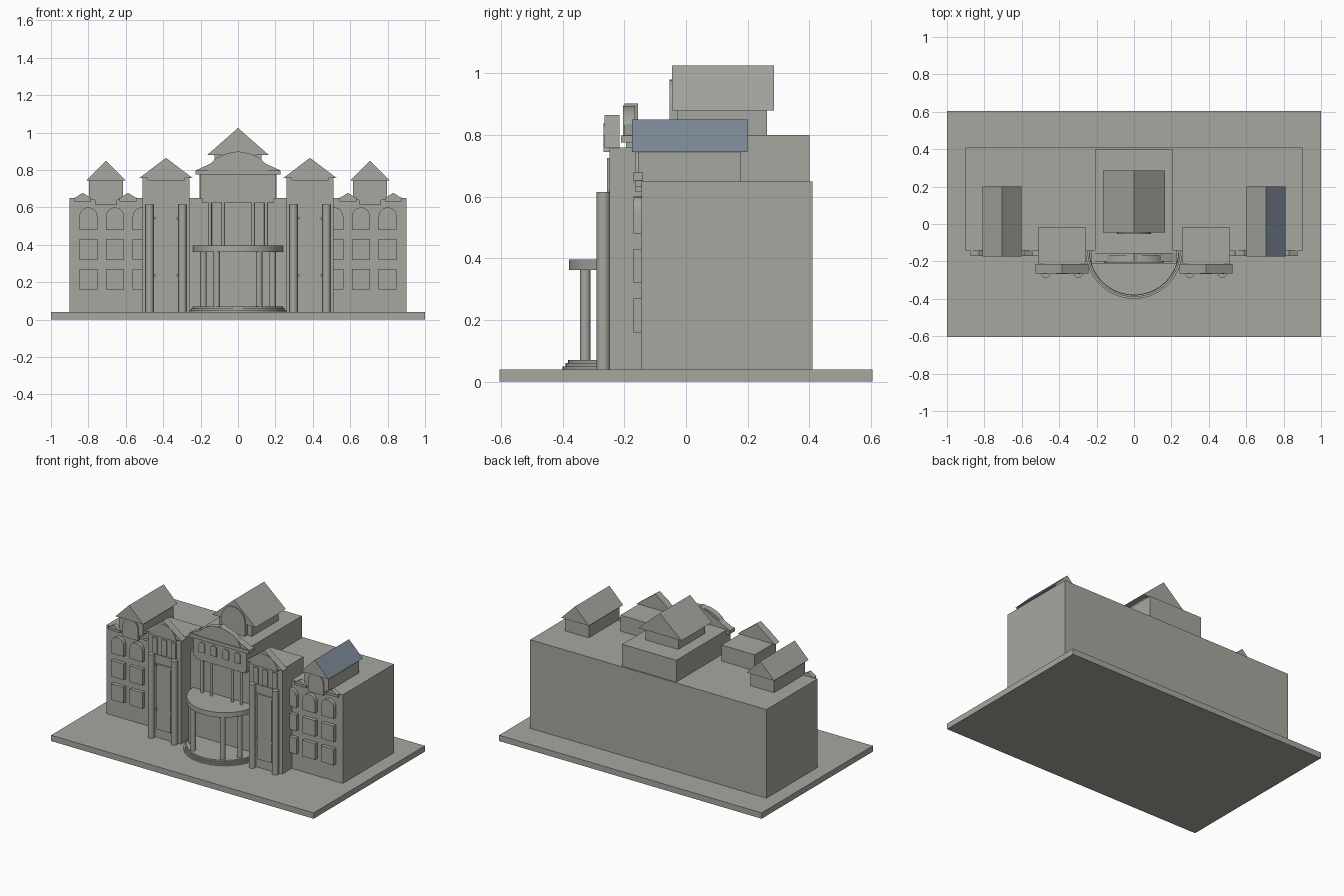
import bpy, bmesh, math

if "Cube" in bpy.data.objects:
    bpy.data.objects.remove(bpy.data.objects["Cube"])


def colour(name, rgb):
    m = bpy.data.materials.new(name)
    m.diffuse_color = (*rgb, 1)
    m.use_nodes = True
    m.node_tree.nodes["Principled BSDF"].inputs["Base Color"].default_value = m.diffuse_color
    return m


STONE = colour("stone_grey", (0.39, 0.39, 0.355))
SLATE = colour("slate_blue", (0.20, 0.25, 0.31))


def finish(name, bm):
    bmesh.ops.recalc_face_normals(bm, faces=bm.faces)
    me = bpy.data.meshes.new(name)
    bm.to_mesh(me)
    bm.free()
    me.materials.append(STONE)
    me.shade_smooth()
    me.set_sharp_from_angle(angle=math.radians(25))
    ob = bpy.data.objects.new(name, me)
    bpy.context.collection.objects.link(ob)
    return ob


def prism(name, pts, y0, y1):
    """Front-facing outline (x, z) extruded from y0 to y1."""
    bm = bmesh.new()
    face = bm.faces.new([bm.verts.new((x, y0, z)) for x, z in pts])
    ext = bmesh.ops.extrude_face_region(bm, geom=[face])["geom"]
    verts = [v for v in ext if isinstance(v, bmesh.types.BMVert)]
    bmesh.ops.translate(bm, verts=verts, vec=(0, y1 - y0, 0))
    return finish(name, bm)


def box(name, cx, half, y0, y1, z0, z1):
    return prism(name, [(cx - half, z0), (cx + half, z0), (cx + half, z1), (cx - half, z1)], y0, y1)


def gable(name, cx, half, y0, y1, z0, z1):
    return prism(name, [(cx - half, z0), (cx + half, z0), (cx, z1)], y0, y1)


def arch(name, cx, half, y0, y1, z0, spring, top):
    pts = [(cx - half, z0), (cx + half, z0)] if spring > z0 else []
    for i in range(17):
        a = math.pi * i / 16
        pts.append((cx + half * math.cos(a), spring + (top - spring) * math.sin(a)))
    return prism(name, pts, y0, y1)


def drum(name, x, y, r, z0, z1, n=24):
    bm = bmesh.new()
    bmesh.ops.create_cone(bm, cap_ends=True, segments=n, radius1=r, radius2=r, depth=z1 - z0)
    bmesh.ops.translate(bm, verts=bm.verts, vec=(x, y, (z0 + z1) / 2))
    return finish(name, bm)


# Ground slab and main block
box("ground_slab", 0, 1.0, -0.605, 0.605, 0, 0.04)
box("main_block", 0, 0.90, -0.145, 0.41, 0.04, 0.65)

for s, side in ((-1, "left"), (1, "right")):
    # Wing windows: two square rows and an arched row
    for i, x in enumerate((0.80, 0.658, 0.515)):
        for j, z in enumerate((0.16, 0.32)):
            box(f"{side}_window_{i}_{j}", s * x, 0.048, -0.17, -0.14, z, z + 0.11)
        arch(f"{side}_arched_window_{i}", s * x, 0.048, -0.17, -0.14, 0.48, 0.552, 0.60)

    # Wing cornice with small pediments
    for i, x in enumerate((0.83, 0.588)):
        box(f"{side}_cornice_{i}", s * x, 0.045, -0.165, -0.14, 0.632, 0.652)
        gable(f"{side}_small_pediment_{i}", s * x, 0.045, -0.172, -0.14, 0.65, 0.678)

    # Wing dormer turret
    box(f"{side}_turret", s * 0.706, 0.09, -0.155, 0.178, 0.64, 0.75)
    arch(f"{side}_turret_arch", s * 0.706, 0.058, -0.163, -0.14, 0.615, 0.69, 0.748)
    roof = gable(f"{side}_turret_roof", s * 0.706, 0.105, -0.175, 0.20, 0.745, 0.85)
    if s > 0:
        # Slate only on the outward slope of the right roof
        roof.data.materials.append(SLATE)
        for f in roof.data.polygons:
            if f.normal.x > 0.3:
                f.material_index = 1

    # Projecting tower
    tx = s * 0.385
    box(f"{side}_tower", tx, 0.126, -0.248, -0.017, 0.04, 0.76)
    gable(f"{side}_tower_pediment", tx, 0.142, -0.265, -0.215, 0.758, 0.865)
    arch(f"{side}_tower_tympanum", tx, 0.10, -0.268, -0.23, 0.745, 0.745, 0.838)
    for i in (-1, 0, 1):
        box(f"{side}_tower_attic_window_{i + 1}", tx + i * 0.072, 0.018, -0.256, -0.24, 0.615, 0.725)
    box(f"{side}_tower_bay", tx, 0.067, -0.252, -0.24, 0.04, 0.61)
    box(f"{side}_tower_door", tx, 0.054, -0.26, -0.24, 0.10, 0.55)
    for i in (-1, 1):
        drum(f"{side}_tower_column_{i}", tx + i * 0.088, -0.268, 0.022, 0.04, 0.615)
        for j, z in enumerate((0.23, 0.535)):
            box(f"{side}_hinge_{i}_{j}", tx + i * 0.056, 0.006, -0.263, -0.25, z, z + 0.015)

# Central block, upper tier and great roof
box("central_block", 0, 0.206, -0.145, 0.40, 0.64, 0.80)
box("upper_tier", 0, 0.125, -0.027, 0.262, 0.79, 0.885)
gable("great_roof", 0, 0.165, -0.045, 0.285, 0.88, 1.025)
arch("great_roof_arch", 0, 0.09, -0.053, -0.02, 0.80, 0.89, 0.98)

# Central attic, windows, cornice and pediment
box("attic", 0, 0.203, -0.195, -0.14, 0.645, 0.78)
box("attic_sill", 0, 0.19, -0.19, -0.14, 0.625, 0.648)
box("attic_cornice", 0, 0.228, -0.21, -0.14, 0.775, 0.798)
gable("central_pediment", 0, 0.228, -0.20, -0.155, 0.797, 0.903)
arch("central_tympanum", 0, 0.16, -0.205, -0.165, 0.79, 0.79, 0.896)
for i, x in enumerate((-0.135, -0.046, 0.046, 0.135)):
    arch(f"attic_window_{i}", x, 0.022, -0.203, -0.19, 0.685, 0.743, 0.755)

# Slim balcony columns below the attic
for i, x in enumerate((-0.15, -0.08, 0.08, 0.15)):
    drum(f"balcony_column_{i}", x, -0.175, 0.010, 0.39, 0.63, 16)

# Rounded portico: steps, columns and roof slab
for i, (r, z) in enumerate(((0.26, 0.05), (0.25, 0.06), (0.242, 0.07))):
    drum(f"portico_step_{i}", 0, -0.14, r, 0.03, z, 64)
drum("portico_slab", 0, -0.14, 0.24, 0.363, 0.397, 64)
for i, (x, y) in enumerate(((0.185, -0.245), (0.113, -0.327))):
    for s in (-1, 1):
        drum(f"portico_column_{i}_{s}", s * x, y, 0.017, 0.065, 0.37)
